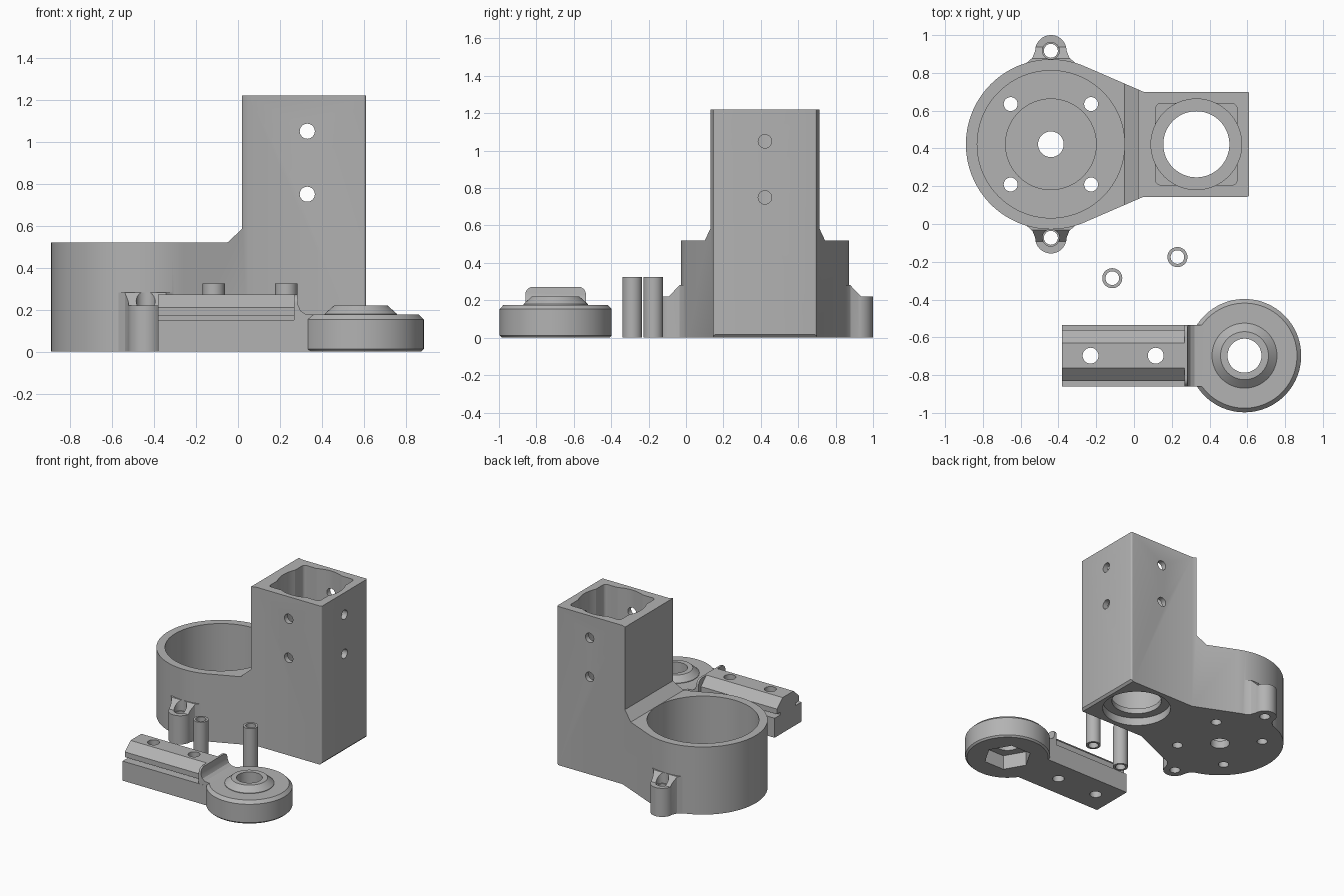
import bpy, bmesh, math

if "Cube" in bpy.data.objects:
    bpy.data.objects.remove(bpy.data.objects["Cube"])

grey = bpy.data.materials.new("grey plastic")
grey.diffuse_color = (0.45, 0.45, 0.45, 1)
grey.use_nodes = True
grey.node_tree.nodes["Principled BSDF"].inputs["Base Color"].default_value = grey.diffuse_color


def prism(name, pts, a, b, axis='z', scale_a=None):
    """Extrude a 2D outline from a to b along an axis."""
    place = {'z': lambda u, v, w: (u, v, w),
             'y': lambda u, v, w: (u, w, v),
             'x': lambda u, v, w: (w, u, v)}[axis]
    bm = bmesh.new()
    lo = [bm.verts.new(place(u, v, a)) for u, v in pts]
    hi = [bm.verts.new(place(u, v, b)) for u, v in pts]
    bm.faces.new(lo)
    bm.faces.new(hi)
    n = len(pts)
    for i in range(n):
        j = (i + 1) % n
        bm.faces.new((lo[i], lo[j], hi[j], hi[i]))
    bmesh.ops.recalc_face_normals(bm, faces=bm.faces)
    return finish(name, bm)


def finish(name, bm):
    me = bpy.data.meshes.new(name)
    bm.to_mesh(me)
    bm.free()
    me.materials.append(grey)
    ob = bpy.data.objects.new(name, me)
    bpy.context.collection.objects.link(ob)
    return ob


def arc(u, v, r, a0=0, a1=360, n=64):
    full = abs(a1 - a0) == 360
    k = n if full else n + 1
    return [(u + r * math.cos(math.radians(a0 + (a1 - a0) * i / n)),
             v + r * math.sin(math.radians(a0 + (a1 - a0) * i / n))) for i in range(k)]


def cyl(u, v, r, a, b, axis='z', n=64):
    return prism("cutter", arc(u, v, r, n=n), a, b, axis)


def rounded(x0, x1, y0, y1, r, n=6):
    return (arc(x1 - r, y1 - r, r, 0, 90, n) + arc(x0 + r, y1 - r, r, 90, 180, n)
            + arc(x0 + r, y0 + r, r, 180, 270, n) + arc(x1 - r, y0 + r, r, 270, 360, n))


def lathe(name, cx, cy, prof, n=96):
    """Solid of revolution from (radius, z) rings."""
    bm = bmesh.new()
    rings = [[bm.verts.new((x, y, z)) for x, y in arc(cx, cy, r, n=n)] for r, z in prof]
    bm.faces.new(rings[0])
    bm.faces.new(rings[-1])
    for p, q in zip(rings, rings[1:]):
        for i in range(n):
            j = (i + 1) % n
            bm.faces.new((p[i], p[j], q[j], q[i]))
    bmesh.ops.recalc_face_normals(bm, faces=bm.faces)
    return finish(name, bm)


def boolean(ob, others, op='DIFFERENCE'):
    bpy.context.view_layer.objects.active = ob
    for o in others:
        m = ob.modifiers.new("bool", 'BOOLEAN')
        m.operation, m.solver, m.object = op, 'EXACT', o
        bpy.ops.object.modifier_apply(modifier=m.name)
        bpy.data.objects.remove(o)


def smooth(ob):
    bpy.ops.object.select_all(action='DESELECT')
    ob.select_set(True)
    bpy.context.view_layer.objects.active = ob
    bpy.ops.object.shade_smooth_by_angle(angle=math.radians(25))


# Cup and tower housing: tangent outline around cup and square tower
CX, CY, TX = -0.44, 0.422, 0.33
R, half = 0.45, 0.278
d = math.hypot(0.05 - CX, half)
t = math.degrees(math.atan2(half, 0.05 - CX) + math.acos(R / d))
outline = (arc(CX, CY, R, t, 360 - t, 96)
           + [(0.05, CY - half)] + arc(0.598, CY - half + 0.012, 0.012, 270, 360, 4)
           + arc(0.598, CY + half - 0.012, 0.012, 0, 90, 4) + [(0.05, CY + half)])
housing = prism("cup_and_tower", outline, 0, 1.22)
boolean(housing, [prism("cutter", [(-1, .52), (-.05, .52), (.02, .585), (.02, 1.4), (-1, 1.4)],
                        -0.3, 1.2, 'y')])

# Screw ears with sloped tops on both sides of the cup
for s in (1, -1):
    pts = [(-.13, .40), (.13, .40), (.13, .43), (.098, .458)] \
        + arc(0, .495, .083, 0, 180, 24) + [(-.098, .458), (-.13, .43)]
    ear = prism("ear", [(CX + u, CY + s * v) for u, v in pts], 0, 0.282)
    slope = [(.455, .282), (.455, .3), (.7, .3), (.7, .22), (.515, .22)]
    boolean(ear, [prism("cutter", [(CY + s * v, z) for v, z in slope], -1, 0, 'x')])
    boolean(housing, [ear], 'UNION')

cuts = [cyl(CX, CY, .39, .10, .8, n=96),            # cup cavity
        cyl(CX, CY, .24, .06, .2),                  # floor recess
        cyl(CX, CY, .068, -.1, .3, n=32),           # shaft hole
        cyl(TX, CY, .24, -.1, .06),                 # lower bearing seat
        cyl(TX, CY, .175, -.1, .3),                 # lip
        cyl(TX, CY, .24, .10, 1.4),                 # round tower bore
        prism("cutter", rounded(.115, .545, CY - .215, CY + .215, .025), .5, 1.4)]
cuts += [cyl(CX + a * .213, CY + b * .213, .037, -.1, .3, n=24)
         for a in (1, -1) for b in (1, -1)]
for s in (1, -1):
    cuts += [cyl(CX, CY + s * .495, .037, -.1, .4, n=24),
             cyl(CX, CY + s * .495, .045, .20, .4, n=24)]
for z in (.75, 1.05):
    cuts += [cyl(TX, z, .036, -.1, 1, 'y', 24), cyl(CY, z, .036, .4, .8, 'x', 24)]
cuts.append(prism("cutter", [(.595, -.01), (.595, 0), (.61, .016), (.63, .016), (.63, -.01)],
                  0, .9, 'y'))                      # bottom edge chamfer
boolean(housing, cuts)
smooth(housing)

# Idler arm: round head with raised boss
HX, HY = 0.585, -0.697
arm = lathe("idler_arm", HX, HY, [(.288, 0), (.30, .012), (.30, .153), (.278, .176),
                                  (.172, .176), (.172, .18), (.127, .22)])
bar = prism("bar", [(HY - .163, 0), (HY + .163, 0), (HY + .163, .15), (HY - .163, .15)],
            -.38, .45, 'x')
# Rail with groove below its chamfered top
half_rail = [(.09, .14), (.09, .17), (.135, .17), (.135, .21), (.066, .272)]
rail = prism("rail", [(HY + u, z) for u, z in half_rail]
             + [(HY - u, z) for u, z in reversed(half_rail)], -.38, .28, 'x')
# Stop wall curving down onto the head
stop_side = [(.267, .1), (.267, .272), (.283, .272), (.287, .22), (.298, .195), (.32, .18),
             (.36, .176), (.42, .176), (.42, .1)]
stop = prism("stop", stop_side, HY - .162, HY + .162, 'y')
boolean(stop, [prism("cutter", rounded(HY - .162, HY + .162, -.1, .272, .04), .2, .5, 'x')],
        'INTERSECT')
boolean(arm, [bar, stop, rail], 'UNION')
boolean(arm, [cyl(HX, HY, .09, -.1, .4, n=48),
              prism("cutter", arc(HX, HY, .17, n=6), -.1, .11),   # nut pocket
              cyl(-.23, HY, .042, -.1, .4, n=32), cyl(.115, HY, .042, -.1, .4, n=32)])
smooth(arm)

# Two loose spacer tubes
for i, (x, y) in enumerate([(-.115, -.287), (.23, -.175)]):
    tube = prism("spacer_tube_%d" % (i + 1), arc(x, y, .053, n=40), 0, .325)
    boolean(tube, [cyl(x, y, .036, -.1, .5, n=40)])
    smooth(tube)
